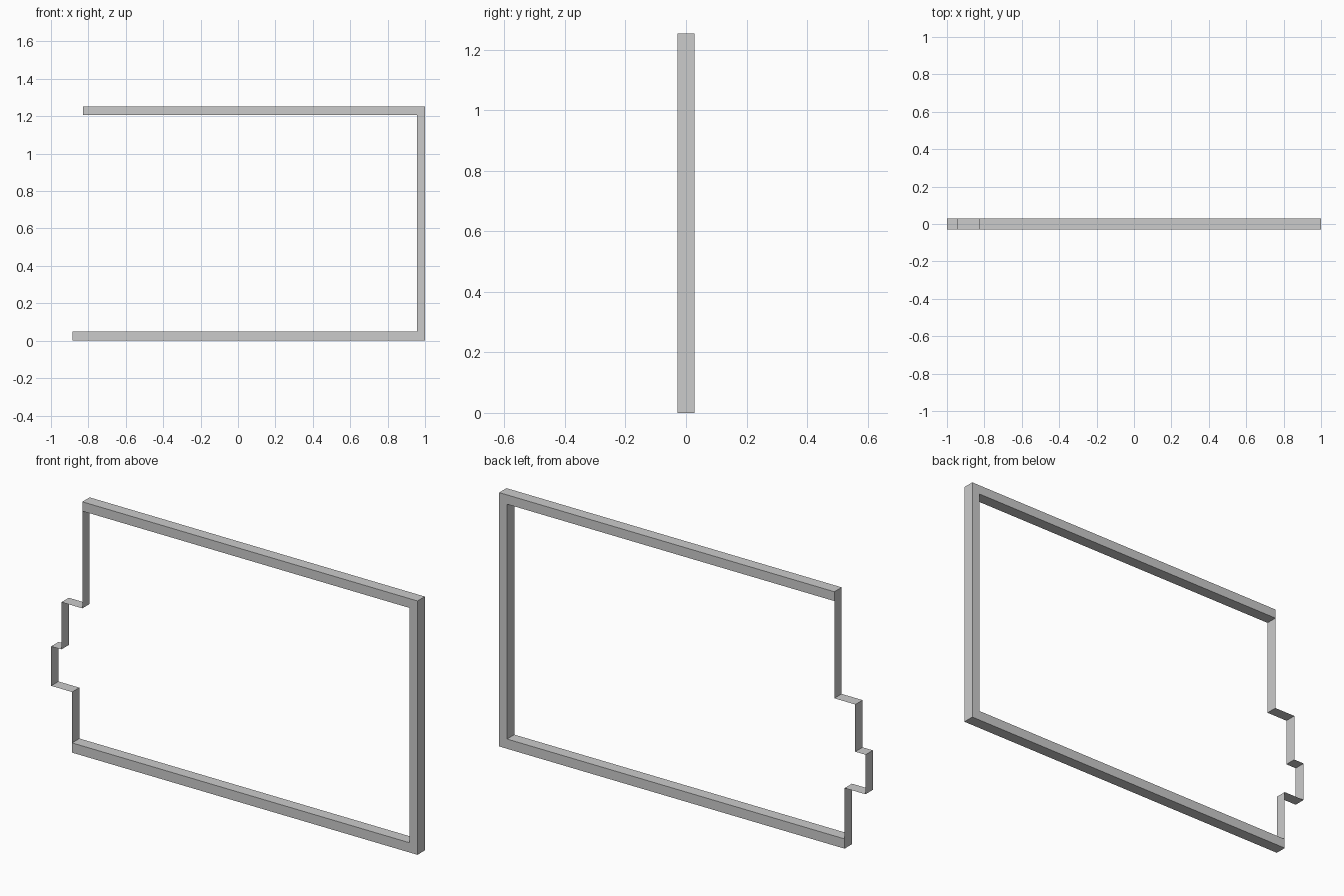
import bpy
import bmesh

cube = bpy.data.objects.get("Cube")
if cube:
    bpy.data.objects.remove(cube, do_unlink=True)

HALF_DEPTH = 0.0285
TOP, BOTTOM_INNER, TOP_INNER = 1.253, 0.048, 1.207
RIGHT, RIGHT_INNER = 1.0, 0.957
TOP_END, STEP, TAB, BOTTOM_END = -0.83, -0.944, -1.0, -0.886

grey = bpy.data.materials.new("plain_grey")
grey.use_nodes = True
colour = (0.6, 0.6, 0.6, 1)
grey.diffuse_color = colour
grey.node_tree.nodes["Principled BSDF"].inputs["Base Color"].default_value = colour


def extrude_profile(name, points, closed):
    """Sweep an x-z outline through the depth; a closed one becomes a solid."""
    bm = bmesh.new()
    front = [bm.verts.new((x, -HALF_DEPTH, z)) for x, z in points]
    back = [bm.verts.new((x, HALF_DEPTH, z)) for x, z in points]
    count = len(points)
    for i in range(count if closed else count - 1):
        j = (i + 1) % count
        bm.faces.new((front[i], front[j], back[j], back[i]))
    if closed:
        bm.faces.new(front)
        bm.faces.new(back[::-1])
        bmesh.ops.recalc_face_normals(bm, faces=bm.faces)
    mesh = bpy.data.meshes.new(name)
    bm.to_mesh(mesh)
    bm.free()
    mesh.materials.append(grey)
    obj = bpy.data.objects.new(name, mesh)
    bpy.context.collection.objects.link(obj)
    return obj


# Three-sided solid frame: bottom rail, upright and top rail
extrude_profile("frame_rails", [
    (BOTTOM_END, 0), (RIGHT, 0), (RIGHT, TOP), (TOP_END, TOP),
    (TOP_END, TOP_INNER), (RIGHT_INNER, TOP_INNER),
    (RIGHT_INNER, BOTTOM_INNER), (BOTTOM_END, BOTTOM_INNER),
], closed=True)

# Paper-thin stepped strip closing the open side, facing outwards
extrude_profile("stepped_edge_strip", [
    (TOP_END, TOP_INNER), (TOP_END, 0.727), (STEP, 0.727), (STEP, 0.494),
    (TAB, 0.494), (TAB, 0.299), (BOTTOM_END, 0.299), (BOTTOM_END, BOTTOM_INNER),
], closed=False)
